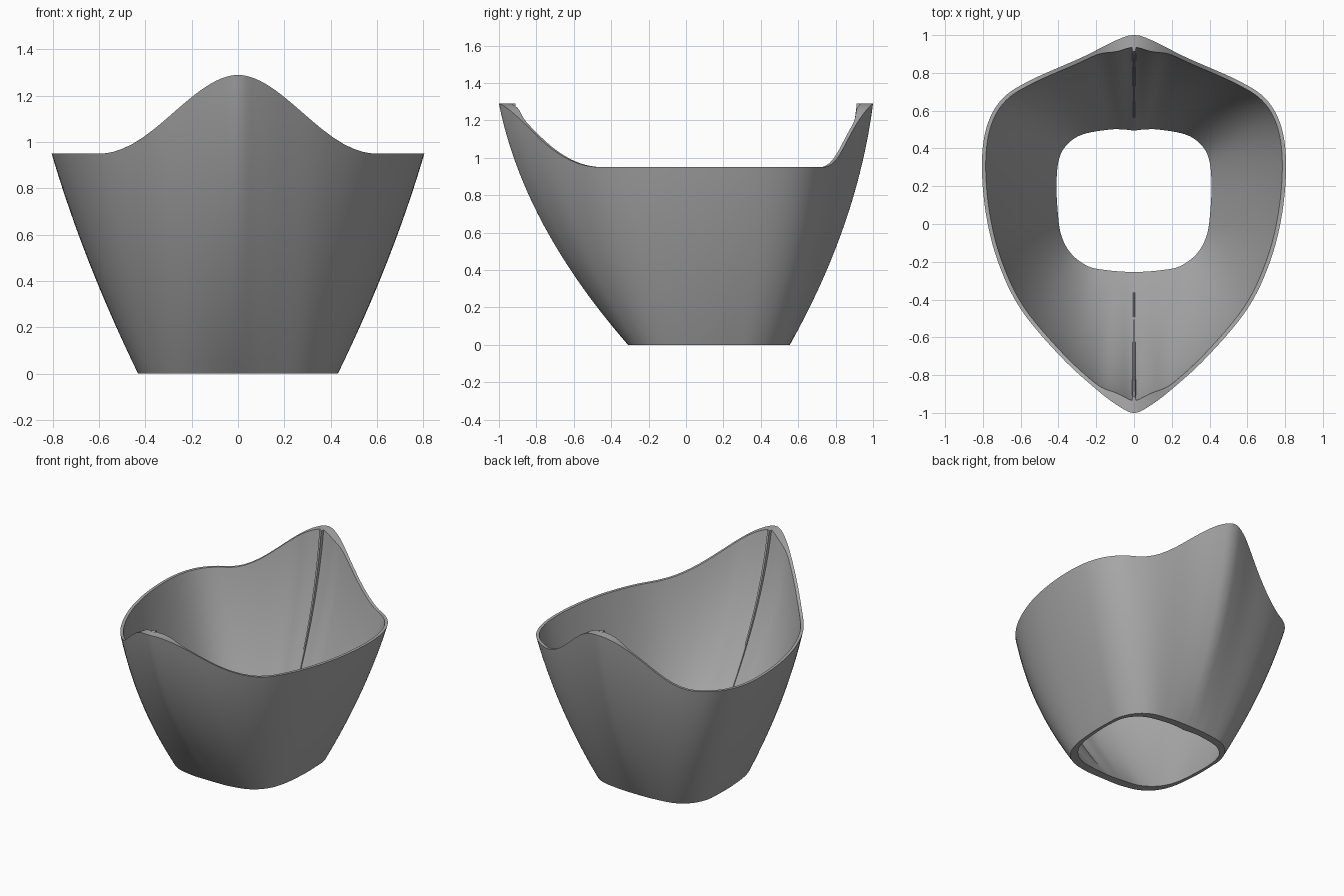
import bpy, bmesh, math
from mathutils import Vector

if "Cube" in bpy.data.objects:
    bpy.data.objects.remove(bpy.data.objects["Cube"])

STEPS, ROWS = 6, 24

# Half outlines, from the front centre round the left side to the back centre
RIM = [(0, -1), (.08, -.965), (.2, -.875), (.39, -.7), (.6, -.45), (.72, -.2), (.785, .06),
       (.805, .33), (.775, .53), (.69, .67), (.54, .765), (.28, .88), (.1, .97), (0, 1)]
BASE = [(0, -.31), (.06, -.31), (.15, -.305), (.27, -.275), (.36, -.2), (.41, -.08), (.43, .1),
        (.43, .24), (.42, .36), (.37, .46), (.28, .525), (.14, .55), (.05, .555), (0, .555)]
HOLE = [(0, -.255), (.06, -.252), (.14, -.245), (.24, -.225), (.33, -.16), (.385, -.06), (.405, .08),
        (.41, .23), (.395, .35), (.35, .425), (.27, .475), (.13, .5), (.05, .5), (0, .495)]


def closed_loop(half):
    """Mirror a half outline and smooth it with a Catmull-Rom spline."""
    pts = [Vector(p) for p in half]
    pts += [Vector((-p.x, p.y)) for p in reversed(pts[1:-1])]
    n, out = len(pts), []
    for i in range(n):
        a, b, c, d = (pts[(i + j) % n] for j in (-1, 0, 1, 2))
        for s in range(STEPS):
            t = s / STEPS
            out.append(b + (c - a) * t / 2 + (a * 2 - b * 5 + c * 4 - d) * t * t / 2
                       + (b * 3 - a - c * 3 + d) * t ** 3 / 2)
    return out


def rim_height(x):
    u = min(abs(x) / .6, 1) ** .94
    return .95 + .17 * (1 + math.cos(math.pi * u))


def wall_point(low, high, x, height, t):
    """Point on a bowed wall line running from the base to the rim."""
    bow = .25 + .38 * max(0, 1 - (x / .8) ** 2)
    f = t + bow * t * (1 - t)
    return (*low.lerp(high, f), height * t)


def finish(name, bm, material, angle):
    bmesh.ops.recalc_face_normals(bm, faces=bm.faces)
    mesh = bpy.data.meshes.new(name)
    bm.to_mesh(mesh)
    bm.free()
    obj = bpy.data.objects.new(name, mesh)
    bpy.context.collection.objects.link(obj)
    mesh.materials.append(material)
    bpy.ops.object.select_all(action='DESELECT')
    obj.select_set(True)
    bpy.context.view_layer.objects.active = obj
    bpy.ops.object.shade_smooth_by_angle(angle=math.radians(angle))
    return obj


grey = bpy.data.materials.new("plain grey")
grey.use_nodes = True
colour = (.4, .4, .4, 1)
grey.diffuse_color = colour
grey.node_tree.nodes["Principled BSDF"].inputs["Base Color"].default_value = colour

rim, base, hole = closed_loop(RIM), closed_loop(BASE), closed_loop(HOLE)
count = len(rim)

# Inner rim: a thin edge that widens into a flat ledge at both peaks
inner_rim = []
for i, p in enumerate(rim):
    tangent = (rim[(i + 1) % count] - rim[i - 1]).normalized()
    inward = Vector((-tangent.y, tangent.x)) * .02
    ledge = Vector((0, -math.copysign(.045, p.y))) * math.exp(-(p.x / .16) ** 4)
    inner_rim.append(p + inward + ledge)

# Hollow shell: outer wall up, across the rim, inner wall down, closed at the base
bm = bmesh.new()
columns = []
for i in range(count):
    x = rim[i].x
    h = rim_height(x)
    ts = [r / ROWS for r in range(ROWS + 1)]
    path = [wall_point(base[i], rim[i], x, h, t) for t in ts]
    path += [wall_point(hole[i], inner_rim[i], x, h, t) for t in reversed(ts)]
    columns.append([bm.verts.new(p) for p in path])
for i in range(count):
    a, b = columns[i], columns[(i + 1) % count]
    for j in range(len(a)):
        k = (j + 1) % len(a)
        bm.faces.new((a[j], b[j], b[k], a[k]))
finish("shell", bm, grey, 40)

# Slim seam ribs down the inside of the front and back peaks
for name, i in (("front_seam", 0), ("back_seam", count // 2)):
    side = math.copysign(1, rim[i].y)
    bm = bmesh.new()
    rings = []
    for r in range(ROWS + 1):
        t = .1 + .9 * r / ROWS
        x, y, z = wall_point(hole[i], inner_rim[i], 0, rim_height(0), t)
        w, d = .006 + .008 * t, .022 * t
        rings.append([bm.verts.new(p) for p in (
            (-w, y + side * .01, z), (-w * .5, y - side * d, z),
            (w * .5, y - side * d, z), (w, y + side * .01, z))])
    for a, b in zip(rings, rings[1:]):
        for j in range(4):
            k = (j + 1) % 4
            bm.faces.new((a[j], a[k], b[k], b[j]))
    bm.faces.new(rings[0])
    bm.faces.new(rings[-1])
    finish(name, bm, grey, 30)
